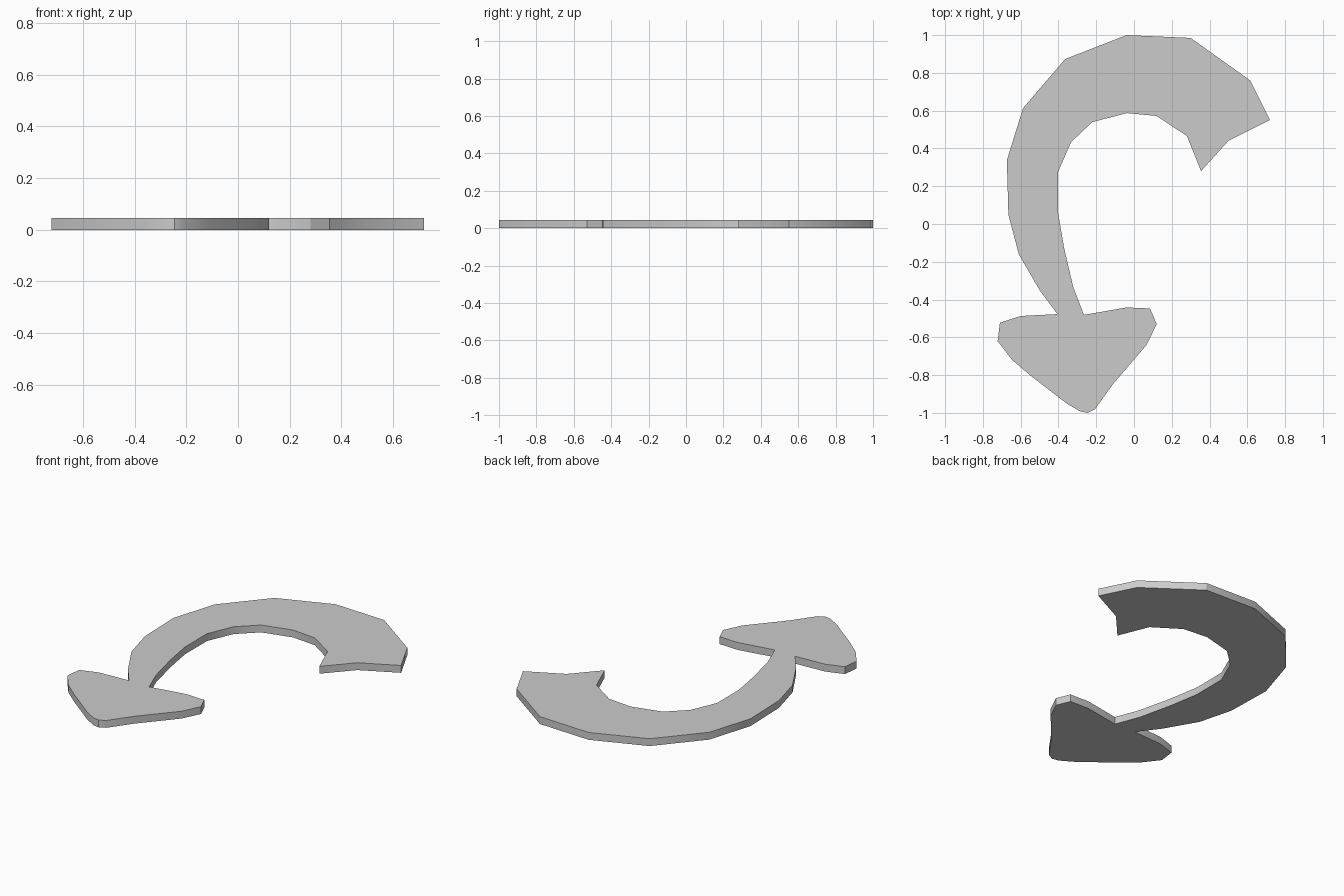
import bpy, bmesh, math

if "Cube" in bpy.data.objects:
    bpy.data.objects.remove(bpy.data.objects["Cube"])

HEIGHT = 0.045

# Shaft edges, paired from the neck to the wide tail
outer = [(-0.405, -0.477), (-0.497, -0.355), (-0.61, -0.16), (-0.665, 0.05),
         (-0.673, 0.338), (-0.587, 0.614), (-0.365, 0.873), (-0.04, 1.0),
         (0.30, 0.985), (0.615, 0.76), (0.72, 0.55)]
inner = [(-0.265, -0.481), (-0.322, -0.333), (-0.37, -0.127), (-0.402, 0.06),
         (-0.402, 0.275), (-0.333, 0.434), (-0.22, 0.54), (-0.037, 0.587),
         (0.12, 0.572), (0.28, 0.466), (0.355, 0.28)]
notch = (0.50, 0.44)

# Arrow head, counter-clockwise from the outer neck to the inner neck
head = [(-0.60, -0.487), (-0.71, -0.523), (-0.722, -0.62), (-0.645, -0.72),
        (-0.545, -0.805), (-0.354, -0.952), (-0.285, -0.992), (-0.245, -1.0),
        (-0.206, -0.98), (-0.11, -0.846), (0.067, -0.64), (0.12, -0.53),
        (0.085, -0.447), (-0.04, -0.442)]

bm = bmesh.new()


def verts(points):
    return [bm.verts.new((x, y, 0)) for x, y in points]


vo, vi, vh = verts(outer), verts(inner), verts(head)
vn = verts([notch])

# Flat faces: shaft strip with notched tail, then head
for k in range(len(vo) - 1):
    tail = vn if k == len(vo) - 2 else []
    bm.faces.new([vo[k], vi[k], vi[k + 1]] + tail + [vo[k + 1]])
bm.faces.new([vo[0]] + vh + [vi[0]])

# Thicken into a plate
result = bmesh.ops.extrude_face_region(bm, geom=bm.faces[:],
                                       use_keep_orig=True)
for v in result["geom"]:
    if isinstance(v, bmesh.types.BMVert):
        v.co.z = HEIGHT
bmesh.ops.recalc_face_normals(bm, faces=bm.faces[:])

mesh = bpy.data.meshes.new("curved_arrow")
bm.to_mesh(mesh)
bm.free()
arrow = bpy.data.objects.new("curved_arrow", mesh)
bpy.context.collection.objects.link(arrow)

# Soft shading round the rim, sharp at the corners
bpy.context.view_layer.objects.active = arrow
arrow.select_set(True)
bpy.ops.object.shade_smooth_by_angle(angle=math.radians(30))
